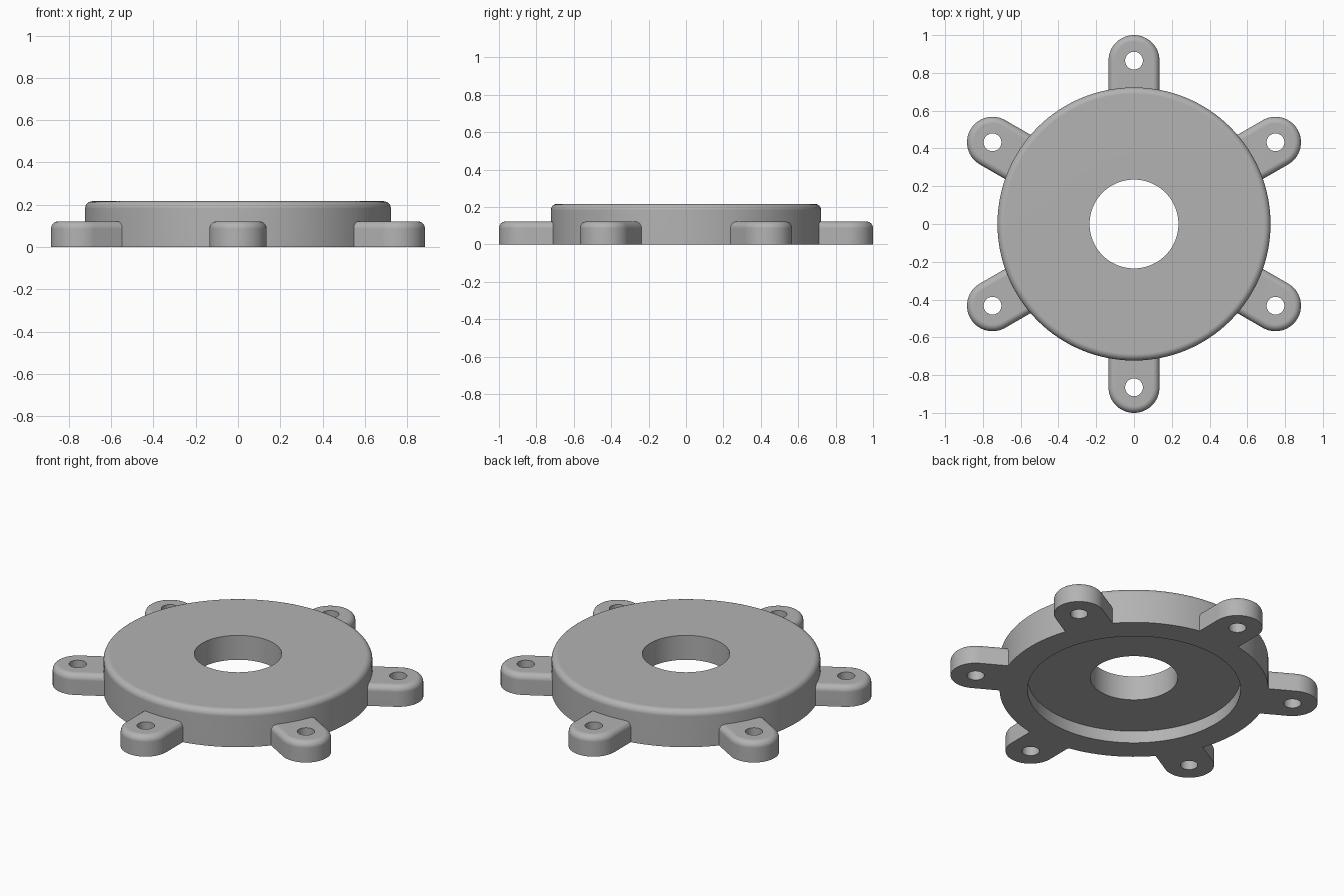
import bpy, bmesh, math
from mathutils import Matrix, Vector

cube = bpy.data.objects.get("Cube")
if cube:
    bpy.data.objects.remove(cube, do_unlink=True)

SEGMENTS = 128
LUG_COUNT = 6
DISC_R, DISC_H, BORE_R = 0.723, 0.217, 0.235
RECESS_R, RECESS_H = 0.573, 0.072
LUG_W, LUG_H, LUG_X = 0.135, 0.122, 0.865
HOLE_R, FILLET = 0.047, 0.035

grey = bpy.data.materials.new("plain grey")
grey.use_nodes = True
colour = (0.45, 0.45, 0.45, 1)
grey.diffuse_color = colour
grey.node_tree.nodes["Principled BSDF"].inputs["Base Color"].default_value = colour


def make_object(name, bm):
    bmesh.ops.recalc_face_normals(bm, faces=bm.faces[:])
    mesh = bpy.data.meshes.new(name)
    bm.to_mesh(mesh)
    bm.free()
    mesh.materials.append(grey)
    obj = bpy.data.objects.new(name, mesh)
    bpy.context.collection.objects.link(obj)
    return obj


def fillet_steps(steps=6):
    """Inset and drop below the top along a quarter round."""
    for i in range(steps + 1):
        a = math.pi / 2 * i / steps
        yield FILLET * (1 - math.cos(a)), FILLET * (1 - math.sin(a))


def bridge(bm, lower, upper):
    n = len(lower)
    for i in range(n):
        j = (i + 1) % n
        bm.faces.new((lower[i], lower[j], upper[j], upper[i]))


def lathe(name, profile):
    """Turn a closed (radius, height) profile around z."""
    bm = bmesh.new()
    rings = []
    for r, z in profile:
        ring = []
        for i in range(SEGMENTS):
            a = math.tau * i / SEGMENTS
            ring.append(bm.verts.new((r * math.cos(a), r * math.sin(a), z)))
        rings.append(ring)
    for k, ring in enumerate(rings):
        bridge(bm, ring, rings[(k + 1) % len(rings)])
    return make_object(name, bm)


def add_lug(bm, turn):
    """Round-ended tab with a rounded top edge, rooted inside the rim."""
    layers = [(0, 0)] + [(inset, LUG_H - drop) for inset, drop in fillet_steps()]
    loops = []
    for inset, z in layers:
        r = LUG_W - inset
        points = [Vector((0.63, -r, z))]
        for i in range(33):
            a = math.pi * (i / 32 - 0.5)
            points.append(Vector((LUG_X + r * math.cos(a), r * math.sin(a), z)))
        points.append(Vector((0.63, r, z)))
        loops.append([bm.verts.new(turn @ p) for p in points])
    for lower, upper in zip(loops, loops[1:]):
        bridge(bm, lower, upper)
    bm.faces.new(loops[0][::-1])
    bm.faces.new(loops[-1])


def combine(target, tool, operation):
    mod = target.modifiers.new(operation.title(), "BOOLEAN")
    mod.object, mod.operation, mod.solver = tool, operation, "EXACT"
    tool.hide_render = True
    bpy.context.view_layer.objects.active = target
    bpy.ops.object.modifier_apply(modifier=mod.name)
    bpy.data.objects.remove(tool, do_unlink=True)


# Disc with bore, underside recess and rounded top rim
profile = [(BORE_R, RECESS_H), (RECESS_R, RECESS_H), (RECESS_R, 0), (DISC_R, 0)]
profile += [(DISC_R - inset, DISC_H - drop) for inset, drop in fillet_steps()]
profile.append((BORE_R, DISC_H))
flange = lathe("flange_body", profile)

# Mounting lugs and their bolt holes
lug_mesh, hole_mesh = bmesh.new(), bmesh.new()
for k in range(LUG_COUNT):
    turn = Matrix.Rotation(math.tau * (k + 0.5) / LUG_COUNT, 4, "Z")
    add_lug(lug_mesh, turn)
    bmesh.ops.create_cone(hole_mesh, cap_ends=True, segments=40,
                          radius1=HOLE_R, radius2=HOLE_R, depth=1,
                          matrix=turn @ Matrix.Translation((LUG_X, 0, 0)))
combine(flange, make_object("mounting_lugs", lug_mesh), "UNION")
combine(flange, make_object("bolt_hole_cutters", hole_mesh), "DIFFERENCE")

# Smooth rounds with crisp machined edges
bpy.ops.object.select_all(action="DESELECT")
flange.select_set(True)
bpy.context.view_layer.objects.active = flange
bpy.ops.object.shade_smooth_by_angle(angle=math.radians(30))
weighted = flange.modifiers.new("Weighted Normal", "WEIGHTED_NORMAL")
weighted.keep_sharp = True
